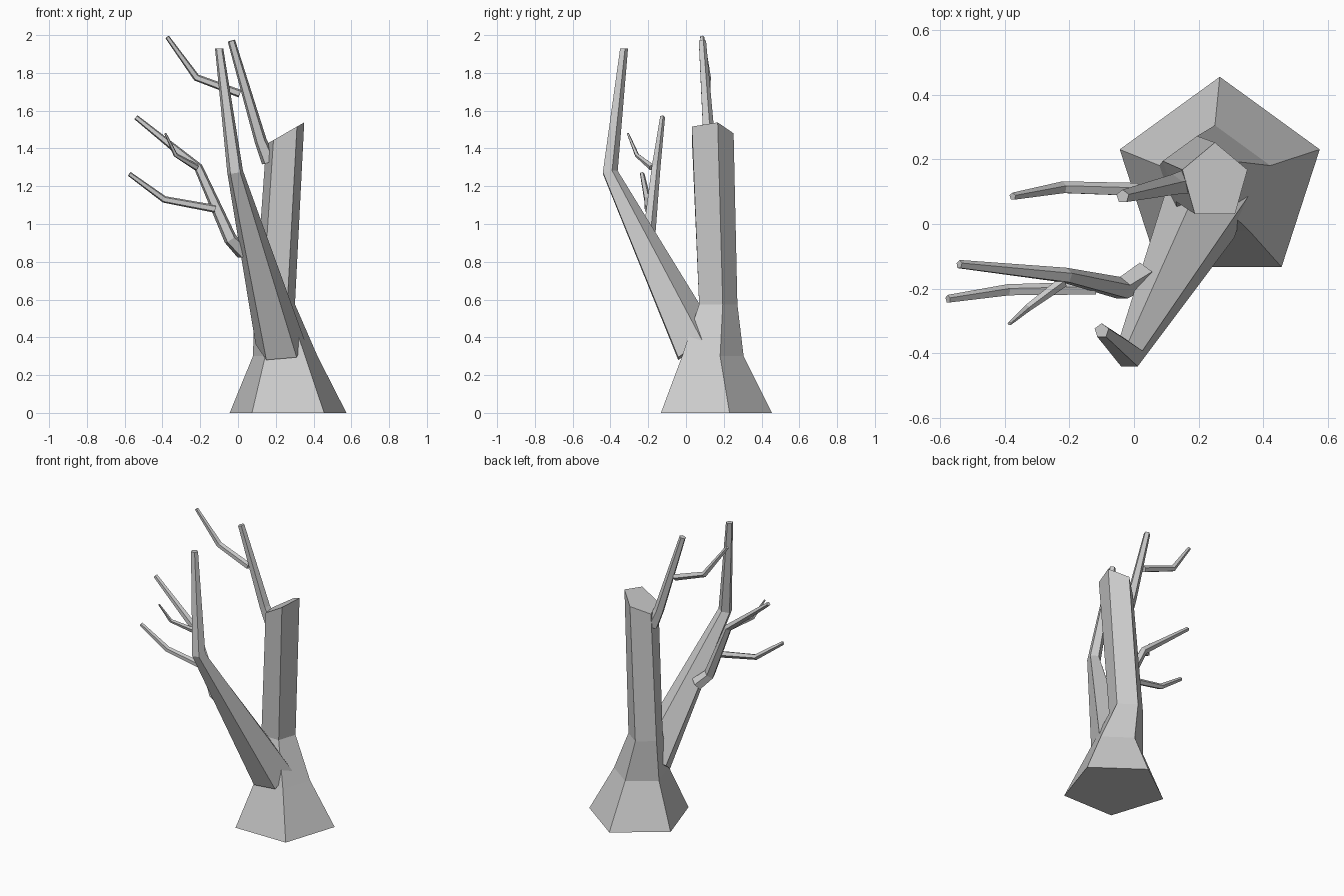
import bpy, bmesh
from math import cos, sin, pi
from mathutils import Vector

cube = bpy.data.objects.get("Cube")
if cube:
    bpy.data.objects.remove(cube)

SIDES = 5

# One plain colour for the whole tree
grey = bpy.data.materials.new("grey_wood")
grey.use_nodes = True
colour = (0.6, 0.6, 0.6, 1)
grey.diffuse_color = colour
grey.node_tree.nodes["Principled BSDF"].inputs["Base Color"].default_value = colour


def ring(bm, centre, normal, radius):
    """Pentagon around a centre, with one corner towards the back."""
    n = Vector(normal).normalized()
    back = Vector((0, 1, 0))
    v = (back - n * n.dot(back)).normalized()
    u = v.cross(n)
    corners = []
    for k in range(SIDES):
        a = pi / 2 + 2 * pi * k / SIDES
        corners.append(bm.verts.new(Vector(centre) + radius * (u * cos(a) + v * sin(a))))
    return corners


def limb(name, points, radii, normals=None):
    """Closed five-sided tube along a bent path."""
    pts = [Vector(p) for p in points]
    if normals is None:
        steps = [(b - a).normalized() for a, b in zip(pts, pts[1:])]
        normals = [a + b for a, b in zip(steps[:1] + steps, steps + steps[-1:])]
    bm = bmesh.new()
    rings = [ring(bm, *args) for args in zip(pts, normals, radii)]
    for low, high in zip(rings, rings[1:]):
        for k in range(SIDES):
            j = (k + 1) % SIDES
            bm.faces.new((low[k], low[j], high[j], high[k]))
    bm.faces.new(rings[0][::-1])
    bm.faces.new(rings[-1])
    bmesh.ops.recalc_face_normals(bm, faces=bm.faces)
    mesh = bpy.data.meshes.new(name)
    bm.to_mesh(mesh)
    bm.free()
    mesh.materials.append(grey)
    obj = bpy.data.objects.new(name, mesh)
    bpy.context.collection.objects.link(obj)


up = (0, 0, 1)

# Trunk with flared foot and slanted broken top
limb("trunk",
     [(0.265, 0.13, 0), (0.25, 0.125, 0.3), (0.195, 0.16, 0.575), (0.25, 0.13, 1.48)],
     [0.325, 0.18, 0.112, 0.122],
     [up, up, up, (-0.5, 0, 0.87)])

# Heavy limb leaning forward from the foot
limb("front_limb",
     [(0.225, 0.05, 0.35), (-0.015, -0.405, 1.275), (-0.1, -0.33, 1.93)],
     [0.137, 0.044, 0.023],
     [(-0.07, -0.57, 0.82), (-0.15, -0.15, 1), up])

# Branch and twig at the top of the trunk
limb("trunk_branch",
     [(0.165, 0.13, 1.33), (0.12, 0.12, 1.44), (-0.035, 0.085, 1.97)],
     [0.042, 0.034, 0.021])
limb("trunk_twig",
     [(0.01, 0.105, 1.69), (-0.22, 0.112, 1.775), (-0.375, 0.085, 1.99)],
     [0.022, 0.02, 0.012])

# Branch and twigs on the heavy limb
limb("limb_branch",
     [(0.03, -0.16, 0.85), (-0.04, -0.2, 0.92), (-0.21, -0.16, 1.3), (-0.54, -0.125, 1.565)],
     [0.044, 0.037, 0.025, 0.014])
limb("lower_twig",
     [(-0.12, -0.2, 1.08), (-0.39, -0.205, 1.13), (-0.575, -0.232, 1.265)],
     [0.022, 0.019, 0.013])
limb("upper_twig",
     [(-0.22, -0.18, 1.3), (-0.33, -0.26, 1.365), (-0.385, -0.308, 1.48)],
     [0.018, 0.012, 0.006])
